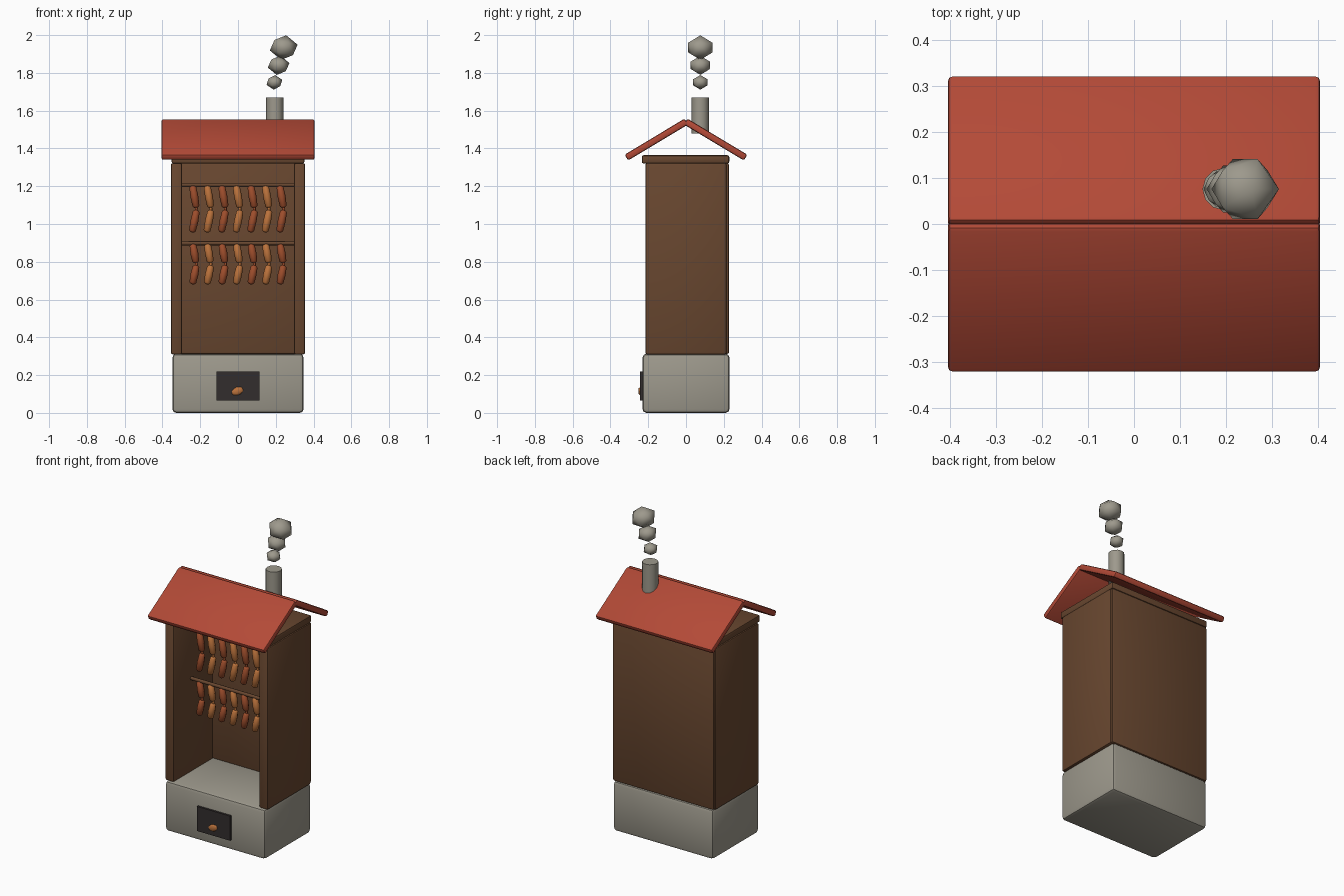
import bpy
import bmesh
from math import radians
from mathutils import Matrix, Vector

cube = bpy.data.objects.get("Cube")
if cube:
    bpy.data.objects.remove(cube, do_unlink=True)


def material(name, rgb):
    m = bpy.data.materials.new(name)
    m.use_nodes = True
    m.diffuse_color = (*rgb, 1)
    m.node_tree.nodes["Principled BSDF"].inputs["Base Color"].default_value = (*rgb, 1)
    return m


wood = material("brown wood", (0.14, 0.063, 0.029))
stone = material("grey stone", (0.34, 0.32, 0.265))
red = material("red roof", (0.45, 0.068, 0.038))
black = material("soot black", (0.032, 0.026, 0.026))
sausage_red = material("smoked red", (0.34, 0.075, 0.025))
sausage_tan = material("smoked tan", (0.5, 0.17, 0.045))


def finish(bm, name, mat, smooth=40):
    """Turn a bmesh into a named, shaded object."""
    mesh = bpy.data.meshes.new(name)
    bm.to_mesh(mesh)
    bm.free()
    mesh.materials.append(mat)
    obj = bpy.data.objects.new(name, mesh)
    bpy.context.collection.objects.link(obj)
    bpy.ops.object.select_all(action="DESELECT")
    obj.select_set(True)
    bpy.context.view_layer.objects.active = obj
    bpy.ops.object.shade_smooth_by_angle(angle=radians(smooth))
    return obj


def box(name, mat, low, high, bevel=0.01):
    """Bevelled box between two corners, with its origin at its centre."""
    low, high = Vector(low), Vector(high)
    bm = bmesh.new()
    bmesh.ops.create_cube(bm, size=1, matrix=Matrix.Diagonal((*(high - low), 1)))
    if bevel:
        bmesh.ops.bevel(bm, geom=bm.edges[:], offset=bevel, segments=2,
                        profile=0.5, affect="EDGES")
    obj = finish(bm, name, mat)
    obj.location = (low + high) / 2
    return obj


def cylinder(name, mat, radius, length, centre, sides, axis="Z"):
    bm = bmesh.new()
    turn = Matrix.Rotation(radians(90), 4, "Y") if axis == "X" else Matrix()
    bmesh.ops.create_cone(bm, cap_ends=True, segments=sides, radius1=radius,
                          radius2=radius, depth=length, matrix=turn)
    obj = finish(bm, name, mat, 50)
    obj.location = centre
    return obj


def add_link(bm, radius, length, centre, tilt):
    """Capsule-shaped sausage link: a sphere with its halves pulled apart."""
    verts = bmesh.ops.create_uvsphere(bm, u_segments=8, v_segments=6, radius=radius)["verts"]
    stretch = length / 2 - radius
    for v in verts:
        if abs(v.co.z) > 0.001:
            v.co.z += stretch if v.co.z > 0 else -stretch
    place = Matrix.Translation(centre) @ Matrix.Rotation(tilt, 4, "Y")
    bmesh.ops.transform(bm, matrix=place, verts=verts)


def strand(name, mat, x, y, top, length):
    """Two links bent around a small knot."""
    bm = bmesh.new()
    half = length / 2
    add_link(bm, 0.021, half - 0.008, (x, y, top - half / 2), -0.17)
    add_link(bm, 0.021, half - 0.008, (x, y, top - half * 1.5), 0.2)
    add_link(bm, 0.008, 0.04, (x + 0.01, y, top - half), 0)
    finish(bm, name, mat, 60)


def lump(name, mat, radius, centre, tilt, scale=(1, 1, 1), smooth=60):
    bm = bmesh.new()
    bmesh.ops.create_icosphere(bm, subdivisions=1, radius=radius)
    obj = finish(bm, name, mat, smooth)
    obj.location, obj.scale = centre, scale
    obj.rotation_euler.y = tilt
    return obj


# Stone firebox with its opening and a glowing ember
box("stone_base", stone, (-0.347, -0.23, 0), (0.347, 0.23, 0.313), 0.02)
box("fire_opening", black, (-0.115, -0.243, 0.066), (0.115, -0.2, 0.22), 0)
lump("ember", sausage_tan, 0.036, (-0.003, -0.24, 0.115), -0.4, (1.05, 0.4, 0.7))

# Open-fronted cabinet
for side, s in (("left", 1), ("right", -1)):
    x0, x1 = sorted((s * 0.296, s * 0.356))
    box(side + "_wall", wood, (x0, -0.215, 0.31), (x1, 0.215, 1.322))
box("back_wall", wood, (-0.35, 0.172, 0.312), (0.35, 0.228, 1.322))
box("ceiling_board", wood, (-0.352, -0.234, 1.32), (0.352, 0.229, 1.364))

# Hanging rods with rows of sausages
rod_y = -0.04
for row, z, length in (("upper", 1.207, 0.26), ("lower", 0.898, 0.226)):
    cylinder(row + "_rod", wood, 0.011, 0.62, (0, rod_y, z), 8, "X")
    for i in range(7):
        mat = sausage_tan if i % 2 else sausage_red
        strand(f"{row}_sausages_{i + 1}", mat, (i - 3) * 0.077, rod_y, z + 0.003, length)

# Gable roof made of two sloping slabs
for side, s in (("front", -1), ("back", 1)):
    slab = box(side + "_roof", red, (-0.405, -0.185, -0.018), (0.405, 0.185, 0.018), 0.01)
    slab.location = (0, s * 0.157, 1.447)
    slab.rotation_euler.x = radians(-31 * s)

# Chimney and smoke puffs
cylinder("chimney", stone, 0.046, 0.19, (0.195, 0.076, 1.575), 12)
puffs = ((0.045, 0.193, 1.75, 0.1), (0.06, 0.215, 1.84, 0.2), (0.077, 0.242, 1.934, 0.2))
for i, (radius, x, z, tilt) in enumerate(puffs):
    lump(f"smoke_puff_{i + 1}", stone, radius, (x, 0.076, z), tilt, (1, 1, 0.86))
